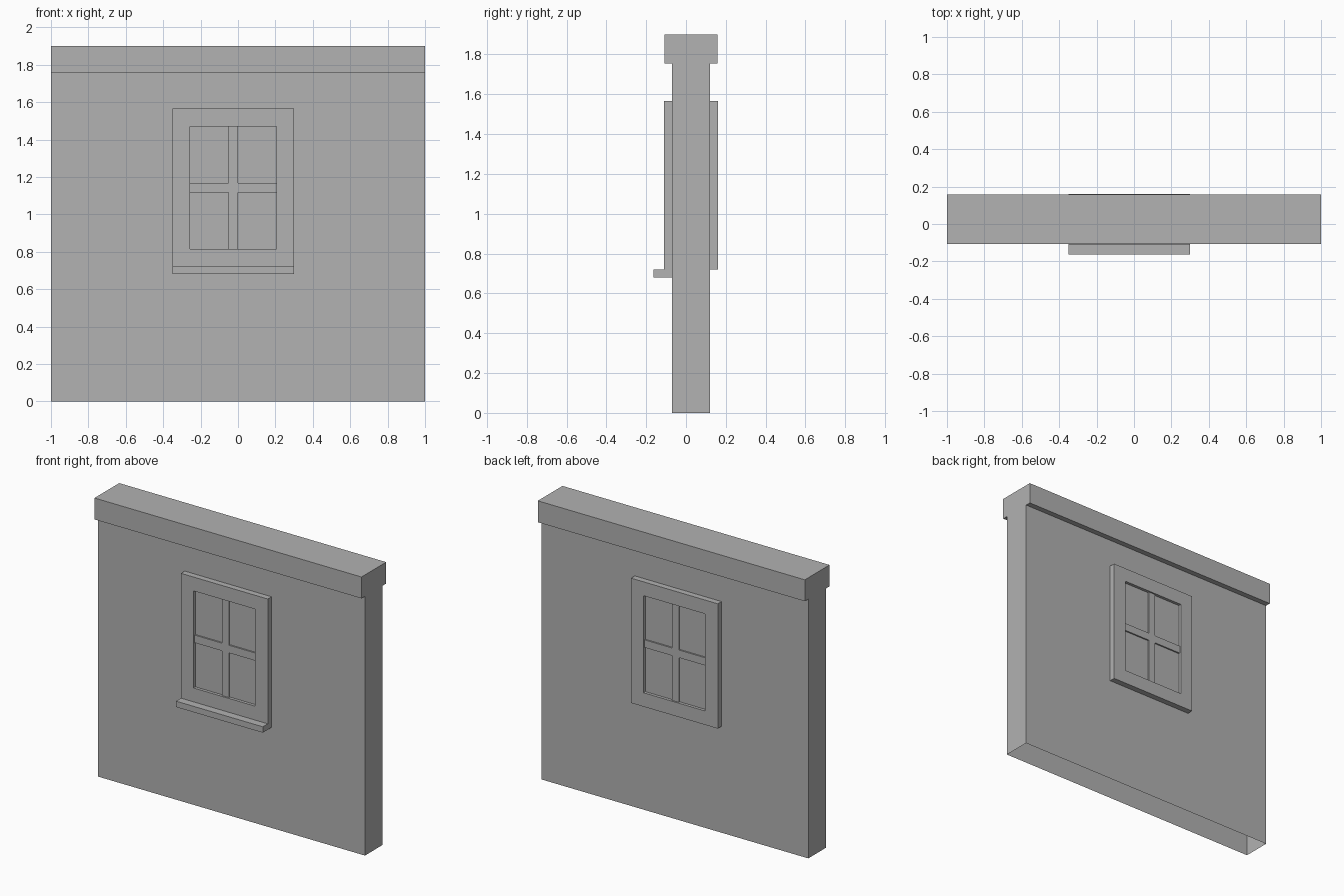
import bpy, bmesh
from mathutils import Vector

default = bpy.data.objects.get("Cube")
if default:
    bpy.data.objects.remove(default, do_unlink=True)

grey = bpy.data.materials.new("plain_grey")
grey.use_nodes = True
grey.diffuse_color = (0.445, 0.445, 0.445, 1)
grey.node_tree.nodes["Principled BSDF"].inputs["Base Color"].default_value = grey.diffuse_color


def finish(name, bm):
    mesh = bpy.data.meshes.new(name)
    bm.to_mesh(mesh)
    bm.free()
    mesh.materials.append(grey)
    obj = bpy.data.objects.new(name, mesh)
    bpy.context.collection.objects.link(obj)
    return obj


def box_mesh(low, high, open_sides=()):
    """Box between two corners; open_sides lists outward normals to leave off."""
    low, high = Vector(low), Vector(high)
    bm = bmesh.new()
    bmesh.ops.create_cube(bm, size=1)
    bmesh.ops.scale(bm, vec=high - low, verts=bm.verts)
    bmesh.ops.translate(bm, vec=(low + high) / 2, verts=bm.verts)
    bm.normal_update()
    drop = [f for f in bm.faces if any(f.normal.dot(Vector(s)) > 0.9 for s in open_sides)]
    bmesh.ops.delete(bm, geom=drop, context="FACES")
    return bm


WALL_FRONT, WALL_BACK = -0.07, 0.12
LEFT, RIGHT, BOTTOM, TOP = -0.35, 0.30, 0.72, 1.565
BORDER, DEPTH, RECESS = 0.094, 0.04, 0.02
MID_X, MID_Z, BAR = (LEFT + RIGHT) / 2, (BOTTOM + TOP) / 2, 0.026

# Wall, hollow and open underneath, with its coping
finish("wall", box_mesh((-1, WALL_FRONT, 0), (1, WALL_BACK, 1.755), [(0, 0, -1)]))
finish("coping", box_mesh((-1, -0.107, 1.755), (1, 0.157, 1.9)))

# Sill, on the front only
finish("window_sill", box_mesh((LEFT, -0.163, 0.68), (RIGHT, WALL_FRONT, BOTTOM)))


def window(side, wall_y, out):
    """Frame with a sunk pane and crossing glazing bars on one wall face."""
    ys = sorted((wall_y, wall_y + out * DEPTH))
    bm = box_mesh((LEFT, ys[0], BOTTOM), (RIGHT, ys[1], TOP), [(0, -out, 0)])
    face = max(bm.faces, key=lambda f: f.normal.y * out)
    # Border, then a straight step back to the pane
    bmesh.ops.inset_region(bm, faces=[face], thickness=BORDER, use_even_offset=True)
    pane = bmesh.ops.extrude_discrete_faces(bm, faces=[face])["faces"][0]
    bmesh.ops.translate(bm, vec=(0, -out * RECESS, 0), verts=pane.verts)
    bmesh.ops.recalc_face_normals(bm, faces=bm.faces)
    finish(side + "_window_frame", bm)

    # Glazing bars stand halfway between pane and frame
    pane_y = wall_y + out * (DEPTH - RECESS)
    y0, y1 = sorted((pane_y, pane_y + out * RECESS / 2))
    x0, x1 = LEFT + BORDER, RIGHT - BORDER
    z0, z1 = BOTTOM + BORDER, TOP - BORDER
    finish(side + "_upright_bar", box_mesh((MID_X - BAR, y0, z0), (MID_X + BAR, y1, z1)))
    for label, a, b in (("right", x0, MID_X - BAR), ("left", MID_X + BAR, x1)):
        finish(f"{side}_{label}_cross_bar",
               box_mesh((a, y0, MID_Z - BAR), (b, y1, MID_Z + BAR)))


window("front", WALL_FRONT, -1)
window("back", WALL_BACK, 1)
